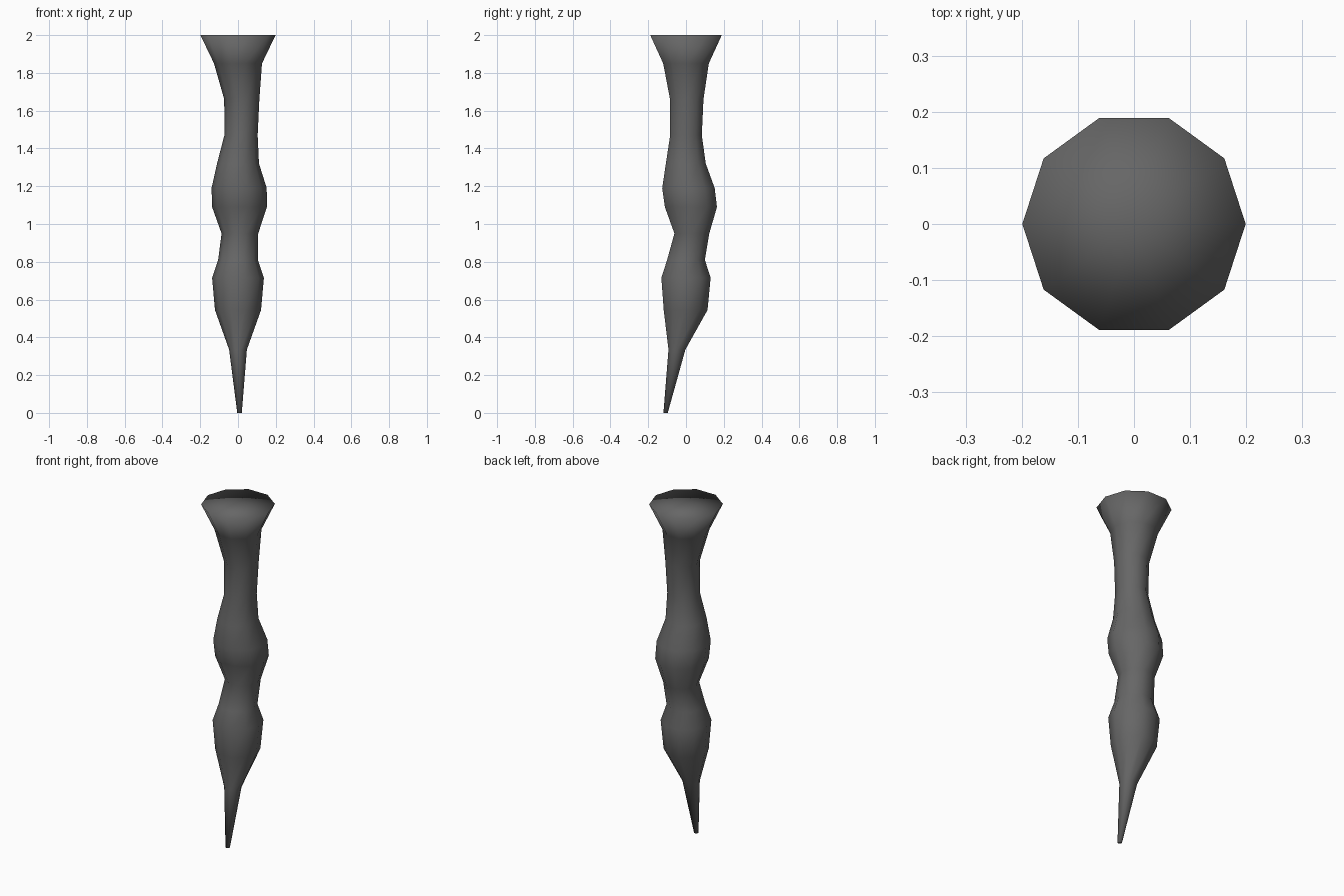
import bpy, bmesh, math

if "Cube" in bpy.data.objects:
    bpy.data.objects.remove(bpy.data.objects["Cube"])

SIDES = 10
# height, radius, centre x, centre y of each ring, tip to broad top
RINGS = [
    (0.0, 0.012, 0.008, -0.108),
    (0.335, 0.047, 0.0, -0.048),
    (0.545, 0.122, 0.0, -0.002),
    (0.715, 0.137, 0.0, 0.0),
    (0.81, 0.105, 0.0, 0.0),
    (0.95, 0.097, 0.01, 0.031),
    (1.09, 0.145, 0.008, 0.026),
    (1.19, 0.146, 0.006, 0.013),
    (1.32, 0.111, 0.0, -0.001),
    (1.47, 0.088, 0.016, 0.0),
    (1.66, 0.093, 0.02, 0.004),
    (1.85, 0.127, 0.0, 0.0),
    (2.0, 0.199, 0.0, 0.0),
]

stone = bpy.data.materials.new("dark grey stone")
stone.diffuse_color = (0.133, 0.133, 0.133, 1.0)
stone.use_nodes = True
stone.node_tree.nodes["Principled BSDF"].inputs["Base Color"].default_value = stone.diffuse_color

bm = bmesh.new()


def ring(z, r, cx, cy):
    return [bm.verts.new((cx + r * math.cos(math.tau * i / SIDES),
                          cy + r * math.sin(math.tau * i / SIDES), z))
            for i in range(SIDES)]


def fan(loop, z, cx, cy):
    # close an end with triangles around a centre point
    centre = bm.verts.new((cx, cy, z))
    for i in range(SIDES):
        bm.faces.new((loop[i], loop[(i + 1) % SIDES], centre))


# Lofted body
loops = [ring(*r) for r in RINGS]
for low, high in zip(loops, loops[1:]):
    for i in range(SIDES):
        j = (i + 1) % SIDES
        bm.faces.new((low[i], low[j], high[j], high[i]))

# End caps
for loop, (z, r, cx, cy) in ((loops[0], RINGS[0]), (loops[-1], RINGS[-1])):
    fan(loop, z, cx, cy)

bmesh.ops.recalc_face_normals(bm, faces=bm.faces)
for f in bm.faces:
    f.smooth = True  # smooth throughout, including the rim

mesh = bpy.data.meshes.new("stalactite")
bm.to_mesh(mesh)
bm.free()
mesh.materials.append(stone)
obj = bpy.data.objects.new("stalactite", mesh)
bpy.context.collection.objects.link(obj)
